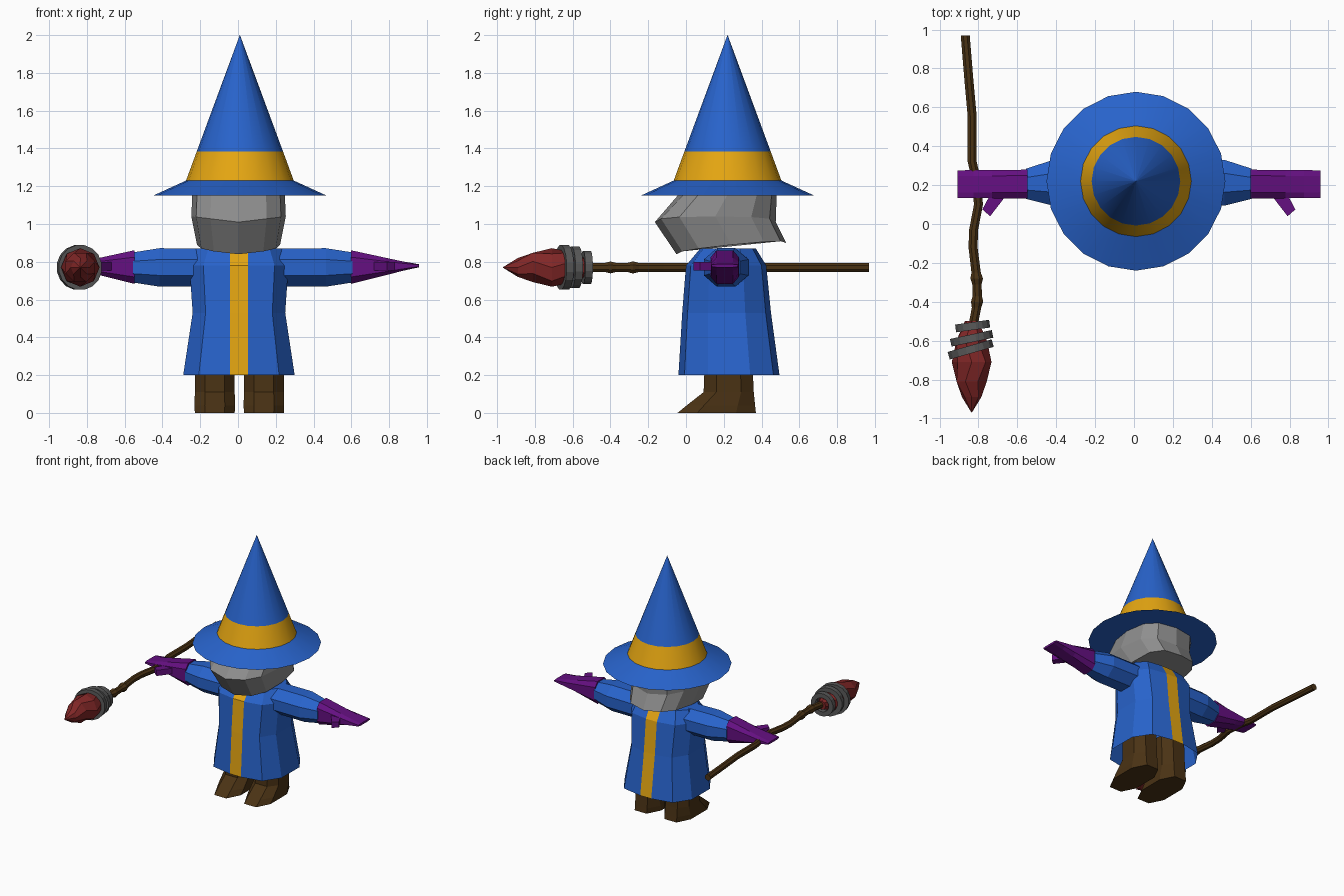
import bpy, bmesh, math
from mathutils import Vector, Matrix

if "Cube" in bpy.data.objects:
    bpy.data.objects.remove(bpy.data.objects["Cube"])


def mat(name, rgb):
    m = bpy.data.materials.new(name)
    m.diffuse_color = (*rgb, 1)
    m.use_nodes = True
    m.node_tree.nodes["Principled BSDF"].inputs["Base Color"].default_value = m.diffuse_color
    return m


BLUE = mat("blue cloth", (0.021, 0.125, 0.60))
GOLD = mat("gold trim", (0.78, 0.38, 0.006))
PURPLE = mat("purple glove", (0.13, 0.005, 0.22))
HAIR = mat("grey hair", (0.27, 0.27, 0.27))
BROWN = mat("brown leather and wood", (0.068, 0.032, 0.007))
RED = mat("red gem", (0.22, 0.02, 0.02))
IRON = mat("dark iron", (0.10, 0.10, 0.10))


def loft(name, rings, mats, caps=(True, True), rule=None, smooth=False, loop=False):
    """Skin a list of rings (equal point counts); rule(face) gives the material index."""
    bm = bmesh.new()
    vs = [[bm.verts.new(p) for p in r] for r in rings]
    n = len(vs[0])
    pairs = list(zip(vs, vs[1:])) + ([(vs[-1], vs[0])] if loop else [])
    for a, b in pairs:
        for i in range(n):
            j = (i + 1) % n
            bm.faces.new((a[i], a[j], b[j], b[i]))
    if not loop:
        if caps[0]:
            bm.faces.new(vs[0][::-1])
        if caps[1]:
            bm.faces.new(vs[-1])
    bmesh.ops.remove_doubles(bm, verts=bm.verts, dist=1e-5)
    bmesh.ops.recalc_face_normals(bm, faces=bm.faces)
    for f in bm.faces:
        f.smooth = smooth
        if rule:
            f.material_index = rule(f)
    me = bpy.data.meshes.new(name)
    bm.to_mesh(me)
    bm.free()
    for m in mats:
        me.materials.append(m)
    if smooth:
        me.set_sharp_from_angle(angle=math.radians(30))
    ob = bpy.data.objects.new(name, me)
    bpy.context.collection.objects.link(ob)
    return ob


def oval(n, a, b, power=1.0, phase=0.5):
    """2D ring; power below 1 makes it boxier."""
    out = []
    for i in range(n):
        t = 2 * math.pi * (i + phase) / n
        c, s = math.cos(t), math.sin(t)
        out.append((a * math.copysign(abs(c) ** power, c), b * math.copysign(abs(s) ** power, s)))
    return out


def mirrored(x, side, centre):
    return centre + side * x


# Pointed hat with gold band
CX, CY = 0.01, 0.22
hat = [(0.46, 1.15), (0.285, 1.23), (0.228, 1.385), (0.0005, 2.0)]
loft("hat", [[(CX + x, CY + y, z) for x, y in oval(20, r, r, phase=0)] for r, z in hat],
     [BLUE, GOLD], smooth=True,
     rule=lambda f: int(1.25 < f.calc_center_median().z < 1.37))

# Head with beard and hair: front/back y and z, half width, z offset at the sides
head = []
for y0, z0, y1, z1, w, lift in [(-0.05, 0.84, 0.53, 0.90, 0.22, 0.02),
                                (-0.165, 1.01, 0.475, 1.01, 0.25, 0.03),
                                (-0.04, 1.155, 0.48, 1.155, 0.245, 0)]:
    ring = []
    for u, v in oval(12, 1, 1, 0.75, 0):
        t = (v + 1) / 2
        ring.append((0.003 + w * u, y0 + (y1 - y0) * t, z0 + (z1 - z0) * t + lift * abs(u)))
    head.append(ring)
loft("head_and_beard", head, [HAIR])

# Robe with gold stripe front and back, open at the hem
half = [(0.17, 1), (0.72, 0.88), (1, 0.42)]
section = half + [(x, -y) for x, y in half[::-1]]
section += [(-x, -y) for x, y in section]
robe = []
for z, w, y0, y1 in [(0.2, 0.295, -0.04, 0.495), (0.53, 0.245, -0.02, 0.45),
                     (0.78, 0.262, 0.0, 0.425), (0.87, 0.225, 0.075, 0.37)]:
    robe.append([(0.005 + (math.copysign(0.048, u) if abs(u) < 0.2 else w * u),
                  (y0 + y1) / 2 + v * (y1 - y0) / 2, z) for u, v in section])
loft("robe", robe, [BLUE, GOLD], caps=(False, True),
     rule=lambda f: int(abs(f.calc_center_median().x - 0.005) < 0.02 and len(f.verts) == 4))

for side, label in ((1, "right"), (-1, "left")):
    # Sleeve: x, half depth, half height, centre y
    AX = 0.025
    sleeve = [(0.15, 0.12, 0.10, 0.215), (0.44, 0.118, 0.102, 0.212), (0.58, 0.078, 0.08, 0.207)]
    loft("sleeve_" + label,
         [[(mirrored(x, side, AX), cy + u, 0.77 + v) for u, v in oval(8, a * 1.08, b * 1.08)]
          for x, a, b, cy in sleeve], [BLUE])
    # Glove tapering to a flat finger tip
    glove = [(0.573, 0.078, 0.088, 0.772), (0.755, 0.076, 0.046, 0.775),
             (0.85, 0.076, 0.024, 0.777), (0.933, 0.074, 0.008, 0.779)]
    loft("glove_" + label,
         [[(mirrored(x, side, AX), 0.205 + u, z + v) for u, v in oval(8, a, b * 1.06, 0.6)]
          for x, a, b, z in glove], [PURPLE])
    # Thumb
    thumb = [(0.68, 0.15), (0.765, 0.04), (0.805, 0.075), (0.765, 0.15)]
    loft("thumb_" + label,
         [[(mirrored(x, side, AX), y, z) for x, y in thumb] for z in (0.755, 0.80)], [PURPLE])
    # Boot: z, toe y, heel y, half width
    boot = [(0, -0.05, 0.375, 0.108), (0.04, 0.0, 0.37, 0.11),
            (0.11, 0.09, 0.362, 0.108), (0.36, 0.10, 0.35, 0.108)]
    loft("boot_" + label,
         [[(mirrored(0.13 + u * w, side, 0.007), (y0 + y1) / 2 + v * (y1 - y0) / 2, z)
           for u, v in oval(8, 1.04, 1.04, 0.8)] for z, y0, y1, w in boot], [BROWN])

# Crooked staff with two knots: x, y, radius
SZ = 0.77
staff = [(-0.868, 0.97, 0.025), (-0.85, 0.75, 0.025), (-0.832, 0.55, 0.025), (-0.832, 0.32, 0.025),
         (-0.81, 0.22, 0.025), (-0.80, 0.10, 0.025), (-0.825, -0.03, 0.025), (-0.828, -0.12, 0.025),
         (-0.812, -0.25, 0.026), (-0.809, -0.28, 0.035), (-0.808, -0.31, 0.026),
         (-0.806, -0.37, 0.026), (-0.807, -0.40, 0.034), (-0.81, -0.43, 0.026), (-0.835, -0.56, 0.026)]
loft("staff", [[(x + u, y, SZ + v) for u, v in oval(8, r, r)] for x, y, r in staff], [BROWN])

# Faceted gem
gem = [(-0.50, 0.035), (-0.60, 0.085), (-0.71, 0.102), (-0.81, 0.084), (-0.89, 0.05), (-0.97, 0.001)]
loft("gem", [[(-0.835 + u, y, SZ + v) for u, v in oval(8, r, r, phase=0.5 * (i % 2))]
             for i, (y, r) in enumerate(gem)], [RED])

# Tilted iron rings holding the gem
for i, (x, y, r, tilt) in enumerate([(-0.83, -0.525, 0.09, 8), (-0.835, -0.588, 0.112, 12),
                                     (-0.84, -0.645, 0.12, 16)]):
    M = Matrix.Translation((x, y, SZ)) @ Matrix.Rotation(math.radians(tilt), 4, 'Z')
    profile = [(r, -0.02), (r, 0.02), (r - 0.035, 0.02), (r - 0.035, -0.02)]
    loft(f"gem_ring_{i + 1}",
         [[M @ Vector((u, d, v)) for u, v in oval(16, q, q)] for q, d in profile], [IRON], loop=True)
